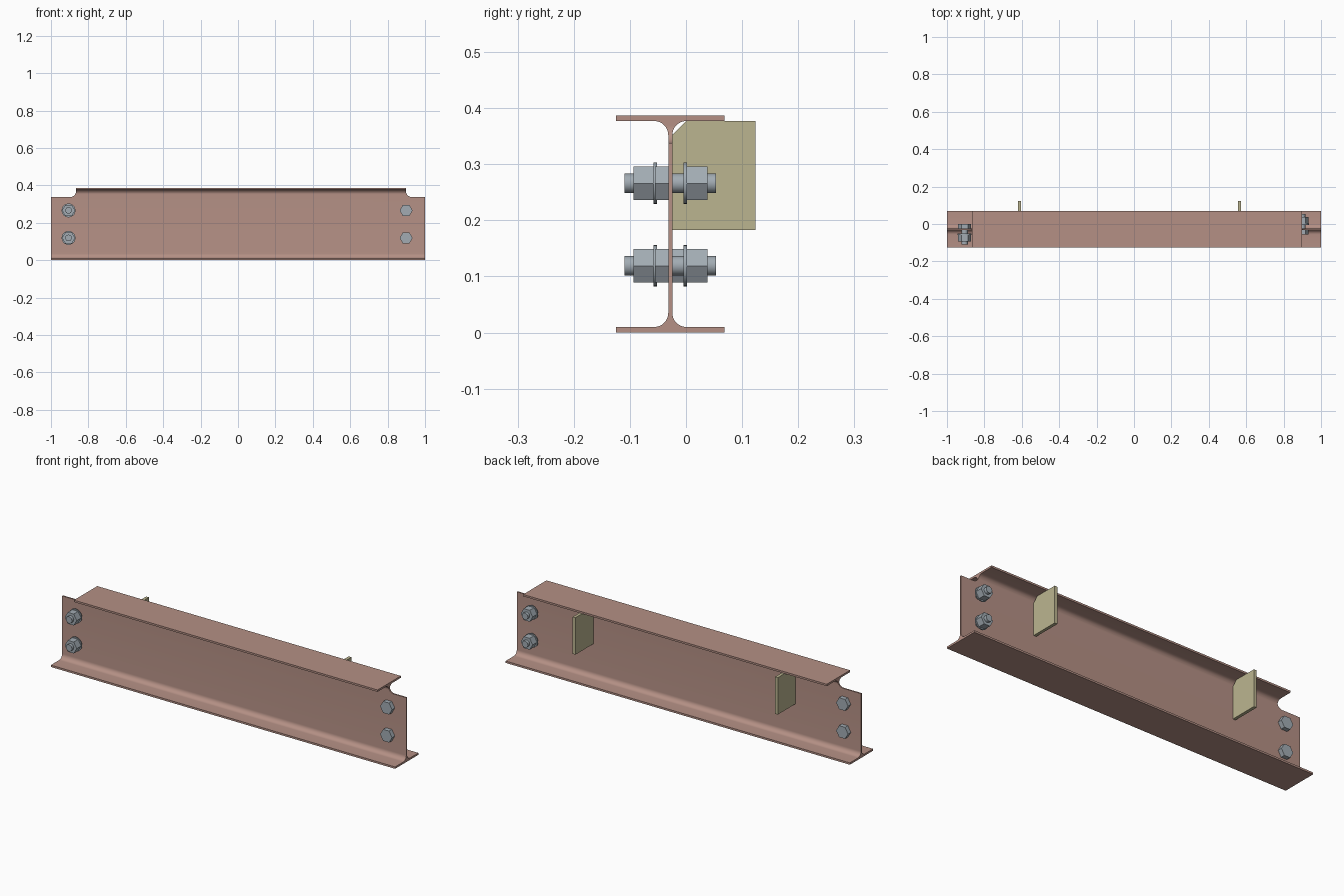
import bpy, bmesh
from math import sin, cos, pi, radians
from mathutils import Vector

if "Cube" in bpy.data.objects:
    bpy.data.objects.remove(bpy.data.objects["Cube"])

WEB_Y = -0.028


def material(name, rgb):
    m = bpy.data.materials.new(name)
    m.diffuse_color = (*rgb, 1)
    m.use_nodes = True
    m.node_tree.nodes["Principled BSDF"].inputs["Base Color"].default_value = m.diffuse_color
    return m


STEEL = material("beam_red", (0.46, 0.28, 0.235))
TAN = material("plate_tan", (0.50, 0.46, 0.28))
GREY = material("bolt_grey", (0.36, 0.41, 0.45))


def extrude(bm, points, offset):
    """Add a closed prism from a planar outline."""
    face = bm.faces.new([bm.verts.new(p) for p in points])
    res = bmesh.ops.extrude_face_region(bm, geom=[face], use_keep_orig=True)
    verts = [g for g in res["geom"] if isinstance(g, bmesh.types.BMVert)]
    bmesh.ops.translate(bm, verts=verts, vec=Vector(offset))


def finish(bm, name, mat=None):
    bmesh.ops.recalc_face_normals(bm, faces=bm.faces)
    me = bpy.data.meshes.new(name)
    bm.to_mesh(me)
    bm.free()
    ob = bpy.data.objects.new(name, me)
    bpy.context.collection.objects.link(ob)
    if mat:
        me.materials.append(mat)
    return ob


def arc(cx, cy, r, a0, a1, n=8):
    return [(cx + r * cos(radians(a0 + (a1 - a0) * i / n)),
             cy + r * sin(radians(a0 + (a1 - a0) * i / n))) for i in range(n + 1)]


# I-beam section with root fillets
H, HALF, FLANGE, HALF_WEB, ROOT = 0.387, 0.0965, 0.01, 0.0036, 0.025
c = HALF_WEB + ROOT
right = [(HALF, 0), (HALF, FLANGE)] + arc(c, FLANGE + ROOT, ROOT, 270, 180)
right += [(y, H - z) for y, z in reversed(right)]
section = right + [(-y, z) for y, z in reversed(right)]
bm = bmesh.new()
extrude(bm, [(-1, WEB_Y + y, z) for y, z in section], (2, 0, 0))
beam = finish(bm, "beam", STEEL)
bpy.context.view_layer.objects.active = beam
beam.select_set(True)

# Rounded copes cut out of the top flange at both ends
for side, edge in ((-1, 0.866), (1, 0.898)):
    r, z = 0.03, 0.338
    outline = [(1.1, z)] + arc(edge + r, z + r, r, 270, 180) + [(edge, 0.5), (1.1, 0.5)]
    bm = bmesh.new()
    extrude(bm, [(side * x, -0.3, zz) for x, zz in outline], (0, 0.6, 0))
    cutter = finish(bm, "cope_cutter")
    cutter.hide_render = True
    mod = beam.modifiers.new("cope", 'BOOLEAN')
    mod.operation, mod.solver, mod.object = 'DIFFERENCE', 'EXACT', cutter
    bpy.ops.object.modifier_apply(modifier=mod.name)
    bpy.data.objects.remove(cutter)
bpy.ops.object.shade_smooth_by_angle(angle=radians(30))

# Stiffener plates with a clipped inner corner
y0, y1, z0, z1, clip = WEB_Y + HALF_WEB, 0.124, 0.183, 0.377, 0.025
for name, x in (("left_plate", -0.62), ("right_plate", 0.556)):
    bm = bmesh.new()
    extrude(bm, [(x, y0, z0), (x, y1, z0), (x, y1, z1),
                 (x, y0 + clip, z1), (x, y0, z1 - clip)], (0.016, 0, 0))
    finish(bm, name, TAN)


# Bolts: head against one web face, washer and nut standing off the other
def bolt(name, x, z, d):
    bm = bmesh.new()
    parts = ((6, 0.0347, -0.027, -HALF_WEB),    # head
             (24, 0.0175, -HALF_WEB, 0.0815),   # shank
             (24, 0.0370, 0.0235, 0.0295),      # washer
             (6, 0.0347, 0.0295, 0.0660))       # nut
    for n, r, a, b in parts:
        ring = [(x + r * cos(2 * pi * i / n), WEB_Y + d * a, z + r * sin(2 * pi * i / n))
                for i in range(n)]
        extrude(bm, ring, (0, d * (b - a), 0))
    ob = finish(bm, name, GREY)
    bpy.ops.object.select_all(action='DESELECT')
    bpy.context.view_layer.objects.active = ob
    ob.select_set(True)
    bpy.ops.object.shade_smooth_by_angle(angle=radians(30))


for side, x, d in (("left", -0.906, -1), ("right", 0.899, 1)):
    for level, z in (("lower", 0.119), ("upper", 0.266)):
        bolt(f"{side}_{level}_bolt", x, z, d)
